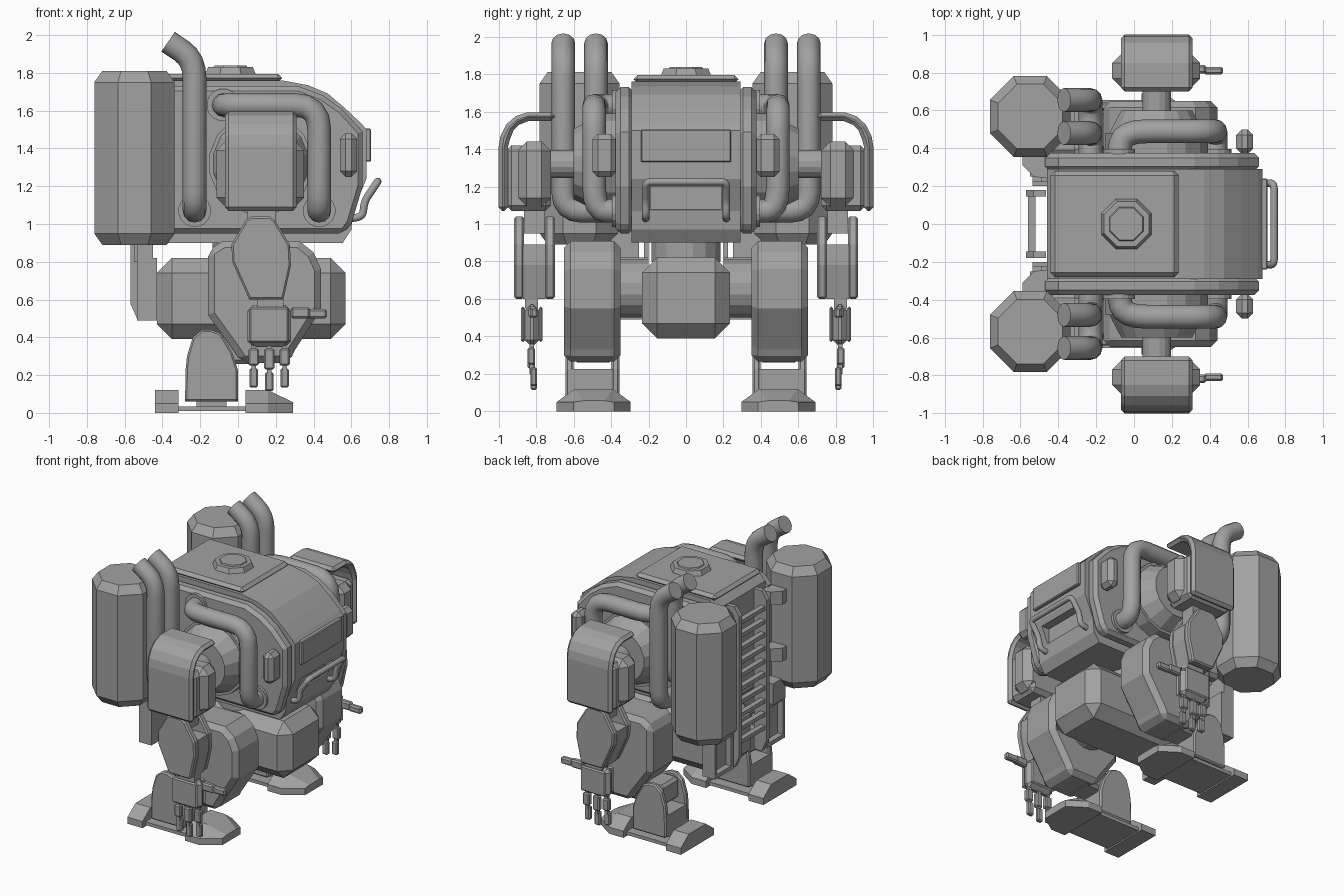
import bpy, bmesh, math
from mathutils import Vector

if "Cube" in bpy.data.objects:
    bpy.data.objects.remove(bpy.data.objects["Cube"])

GREY = (0.36, 0.36, 0.36, 1)
mat = bpy.data.materials.new("machine grey")
mat.use_nodes = True
mat.diffuse_color = GREY
mat.node_tree.nodes["Principled BSDF"].inputs["Base Color"].default_value = GREY


def finish(name, mesh, bevel=0, mirror=False):
    ob = bpy.data.objects.new(name, mesh)
    bpy.context.collection.objects.link(ob)
    mesh.materials.clear()
    mesh.materials.append(mat)
    if bevel:
        m = ob.modifiers.new("chamfer", "BEVEL")
        m.width, m.segments, m.limit_method = bevel, 1, "ANGLE"
        m.angle_limit = math.radians(50)
    if mirror:
        m = ob.modifiers.new("mirror", "MIRROR")
        m.use_axis = (False, True, False)
        m.use_mirror_merge = False
    return ob


def prism(name, pts, lo, hi, axis="y", bevel=0, mirror=True, taper=1):
    """Extrude a 2D outline along one axis; taper scales the far end."""
    put = {"x": lambda a, b, c: (c, a, b), "y": lambda a, b, c: (a, c, b),
           "z": lambda a, b, c: (a, b, c)}[axis]
    ca = (min(p[0] for p in pts) + max(p[0] for p in pts)) / 2
    cb = (min(p[1] for p in pts) + max(p[1] for p in pts)) / 2
    bm = bmesh.new()
    near = [bm.verts.new(put(a, b, lo)) for a, b in pts]
    far = [bm.verts.new(put(ca + (a - ca) * taper, cb + (b - cb) * taper, hi)) for a, b in pts]
    bm.faces.new(near)
    bm.faces.new(far)
    for i in range(len(pts)):
        j = (i + 1) % len(pts)
        bm.faces.new((near[i], near[j], far[j], far[i]))
    bmesh.ops.recalc_face_normals(bm, faces=bm.faces)
    mesh = bpy.data.meshes.new(name)
    bm.to_mesh(mesh)
    bm.free()
    return finish(name, mesh, bevel, mirror)


def box(name, x, y, z, bevel=0, mirror=True):
    return prism(name, [(x[0], z[0]), (x[1], z[0]), (x[1], z[1]), (x[0], z[1])],
                 y[0], y[1], "y", bevel, mirror)


def ring(cx, cy, r, n=8):
    """Regular outline whose flats have distance r from the centre."""
    R = r / math.cos(math.pi / n)
    return [(cx + R * math.cos((i + .5) * math.tau / n),
             cy + R * math.sin((i + .5) * math.tau / n)) for i in range(n)]


def tube(name, path, radius, corner=0.1, mirror=True):
    """Round pipe along a path with rounded corners."""
    p = [Vector(v) for v in path]
    pts = [p[0]]
    for a, b, c in zip(p, p[1:], p[2:]):
        u, v = a - b, c - b
        s = b + u.normalized() * min(corner, u.length * .48)
        e = b + v.normalized() * min(corner, v.length * .48)
        for k in range(5):
            t = k / 4
            pts.append(s * (1 - t) ** 2 + b * 2 * t * (1 - t) + e * t * t)
    pts.append(p[-1])
    cu = bpy.data.curves.new(name, "CURVE")
    cu.dimensions, cu.bevel_depth, cu.bevel_resolution = "3D", radius, 4
    cu.use_fill_caps = True
    sp = cu.splines.new("POLY")
    sp.points.add(len(pts) - 1)
    for q, v in zip(sp.points, pts):
        q.co = (*v, 1)
    tmp = bpy.data.objects.new(name + "_path", cu)
    bpy.context.collection.objects.link(tmp)
    bpy.context.view_layer.update()
    mesh = bpy.data.meshes.new_from_object(tmp.evaluated_get(bpy.context.evaluated_depsgraph_get()))
    bpy.data.objects.remove(tmp)
    ob = finish(name, mesh, 0, mirror)
    bpy.ops.object.select_all(action="DESELECT")
    ob.select_set(True)
    bpy.context.view_layer.objects.active = ob
    bpy.ops.object.shade_smooth_by_angle(angle=math.radians(40))
    return ob


# Body hull with recessed front grille
hull = prism("body_hull", [(-.46, .95), (-.41, .9), (.555, .9), (.6, .97), (.61, 1.07), (.68, 1.24),
             (.68, 1.5), (.655, 1.53), (.57, 1.61), (.476, 1.69), (.37, 1.735), (.235, 1.76),
             (-.4, 1.76), (-.46, 1.7)], -.29, .29, mirror=False)
cutter = box("grille_cutter", (.6, .8), (-.19, .19), (1.08, 1.2), mirror=False)
cutter.hide_render = True
cutter.hide_set(True)
cut = hull.modifiers.new("grille", "BOOLEAN")
cut.operation, cut.object = "DIFFERENCE", cutter
prism("side_armour", [(-.47, .95), (.56, .95), (.6, 1.0), (.66, 1.2), (.66, 1.49), (.55, 1.61),
      (.45, 1.68), (.32, 1.73), (-.4, 1.73), (-.47, 1.66)], .28, .375, bevel=.025)
box("roof_deck", (-.44, .235), (-.28, .28), (1.75, 1.795), .025, False)
box("front_window", (.66, .705), (-.24, .24), (1.33, 1.505), .006, False)
prism("hatch_rim", ring(-.04, 0, .135), 1.79, 1.83, "z", mirror=False, taper=.88)
prism("hatch_lid", ring(-.04, 0, .09), 1.83, 1.838, "z", mirror=False, taper=.95)
box("side_lamp", (.54, .63), (.37, .5), (1.25, 1.48), .03)
tube("front_handle", [(.6, -.215, 1.03), (.66, -.215, 1.04), (.67, -.215, 1.12), (.74, -.215, 1.225),
     (.74, .215, 1.225), (.67, .215, 1.12), (.66, .215, 1.04), (.6, .215, 1.03)], .02, .03, False)

# Rear tanks and their brackets
tank = ring(-.548, .568, .213)
prism("tank", tank, .95, 1.75, "z")
prism("tank_top", tank, 1.75, 1.81, "z", taper=.8)
prism("tank_bottom", tank, .95, .89, "z", taper=.8)
for z in (1.12, 1.55):
    prism("tank_bracket", [(-.45, .24), (-.53, .25), (-.59, .31), (-.59, .4), (-.45, .4)], z, z + .1, "z")

# Rear ladder
prism("ladder_rail", [(-.53, .49), (-.465, .49), (-.465, 1.7), (-.53, 1.7), (-.57, 1.64), (-.57, .58)],
      .145, .18)
for i in range(10):
    box("ladder_rung", (-.56, -.52), (-.15, .15), (.66 + i * .1, .69 + i * .1), mirror=False)

# Exhaust stacks and side hoses
for y, z in ((.655, 1.07), (.48, 1.2)):
    tube("exhaust_stack", [(-.23, .36, z), (-.23, y, z), (-.23, y, 1.87), (-.37, y, 1.965)], .063, .1)
tube("side_hose", [(-.08, .36, 1.63), (-.06, .49, 1.63), (.43, .49, 1.63), (.43, .49, 1.07),
     (.43, .36, 1.07)], .063, .13)
for x, z in ((-.23, 1.07), (-.08, 1.63), (.43, 1.07)):
    prism("pipe_flange", ring(x, z, .085, 16), .37, .395)

# Shoulder joint and upper arm
prism("shoulder_base", ring(.12, 1.32, .27, 16), .37, .48)
prism("shoulder_disc", ring(.12, 1.32, .25, 16), .48, .6, taper=.75)
prism("shoulder_axle", ring(.12, 1.32, .075, 16), .55, .8)
prism("shoulder_guard", [(.7, 1.595), (.85, 1.595), (.91, 1.575), (.96, 1.53), (.99, 1.47), (1.0, 1.41),
      (1.0, 1.07), (.95, 1.07), (.95, 1.41), (.94, 1.45), (.92, 1.5), (.89, 1.53), (.84, 1.55),
      (.7, 1.55)], -.07, .31, "x", .02)
box("upper_arm", (-.065, .305), (.72, .96), (1.07, 1.42), .03)
box("upper_arm_plate", (-.115, .35), (.72, .9), (1.09, 1.44), .05)
box("elbow_link", (.05, .2), (.755, .865), (.95, 1.1))

# Forearm fork
arm = [(.06, .6), (.24, .6), (.28, .78), (.275, .89), (.195, 1.02), (.17, 1.04), (.07, 1.04), (.04, 1.02),
       (-.035, .89), (-.03, .8)]
for y in (.7, .865):
    prism("forearm_plate", arm, y, y + .052, bevel=.01)
prism("forearm_core", arm[:4] + arm[8:], .75, .87)

# Hand
box("wrist", (.1, .24), (.79, .86), (.55, .61))
box("palm", (.05, .28), (.785, .86), (.35, .57), .03)
for y in (.765, .86):
    box("palm_plate", (.06, .27), (y, y + .02), (.37, .56), .015)
for x, drop in ((.083, 0), (.165, -.02), (.247, 0)):
    box("finger_base", (x - .027, x + .027), (.805, .845), (.25 + drop, .34), .008)
    box("finger_tip", (x - .023, x + .023), (.795, .83), (.135 + drop, .235 + drop), .008)
    box("finger_knuckle", (x - .012, x + .012), (.81, .835), (.22 + drop, .36))
box("thumb_base", (.28, .38), (.795, .84), (.5, .56), .01)
box("thumb_tip", (.37, .47), (.79, .83), (.5, .55), .01)

# Waist, pelvis and rear boxes
prism("waist", ring(.05, 0, .185, 16), .8, .92, "z", mirror=False)
box("pelvis", (-.43, .57), (-.235, .235), (.39, .82), .08, False)
prism("hip_axle", ring(.13, .655, .155, 16), .2, .38)
box("rear_box_back", (-.49, -.43), (.2, .42), (.49, .82))
for y in (.2, .395):
    box("rear_box_side", (-.535, -.45), (y, y + .025), (.49, .9))
for z in (.49, .78):
    box("rear_box_rim", (-.535, -.45), (.2, .42), (z, z + .03))
box("rear_box_hanger", (-.55, -.45), (.25, .4), (.8, .96))

# Legs
box("knee_link", (-.22, .1), (.39, .6), (.26, .42), .02)
prism("thigh", [(-.16, .86), (-.08, .91), (.325, .91), (.4, .85), (.44, .76), (.44, .55), (.3, .33),
      (.27, .265), (.02, .265), (-.03, .34), (-.16, .52)], .35, .65, bevel=.035)
shin = [(-.28, .06), (0, .06), (0, .225), (-.03, .32), (-.09, .42), (-.14, .44), (-.19, .44), (-.24, .4),
        (-.27, .3), (-.278, .225)]
for y in (.355, .6):
    prism("shin_plate", shin, y, y + .043, bevel=.01)
prism("shin_core", shin[:3] + shin[9:], .39, .61)
box("ankle", (-.22, -.06), (.43, .56), (.02, .08))


# Feet
def foot_end(name, x0, x1, tip):
    heel = prism(name, [(.295, 0), (.69, 0), (.69, .05), (.595, .12), (.39, .12), (.295, .05)], x0, x1, "x")
    for v in heel.data.vertices:          # narrow and lower the outer tip
        if abs(v.co.x - x1) < .001:
            v.co.y = .493 + (v.co.y - .493) * tip
            if tip < 1:
                v.co.z = min(v.co.z, .05 + (v.co.z - .05) * .1)


foot_end("toe_base", .04, .16, 1)
foot_end("toe_tip", .16, .29, .55)
foot_end("heel", -.315, -.44, 1)
box("sole_plate", (-.33, .06), (.33, .655), (.01, .035))
